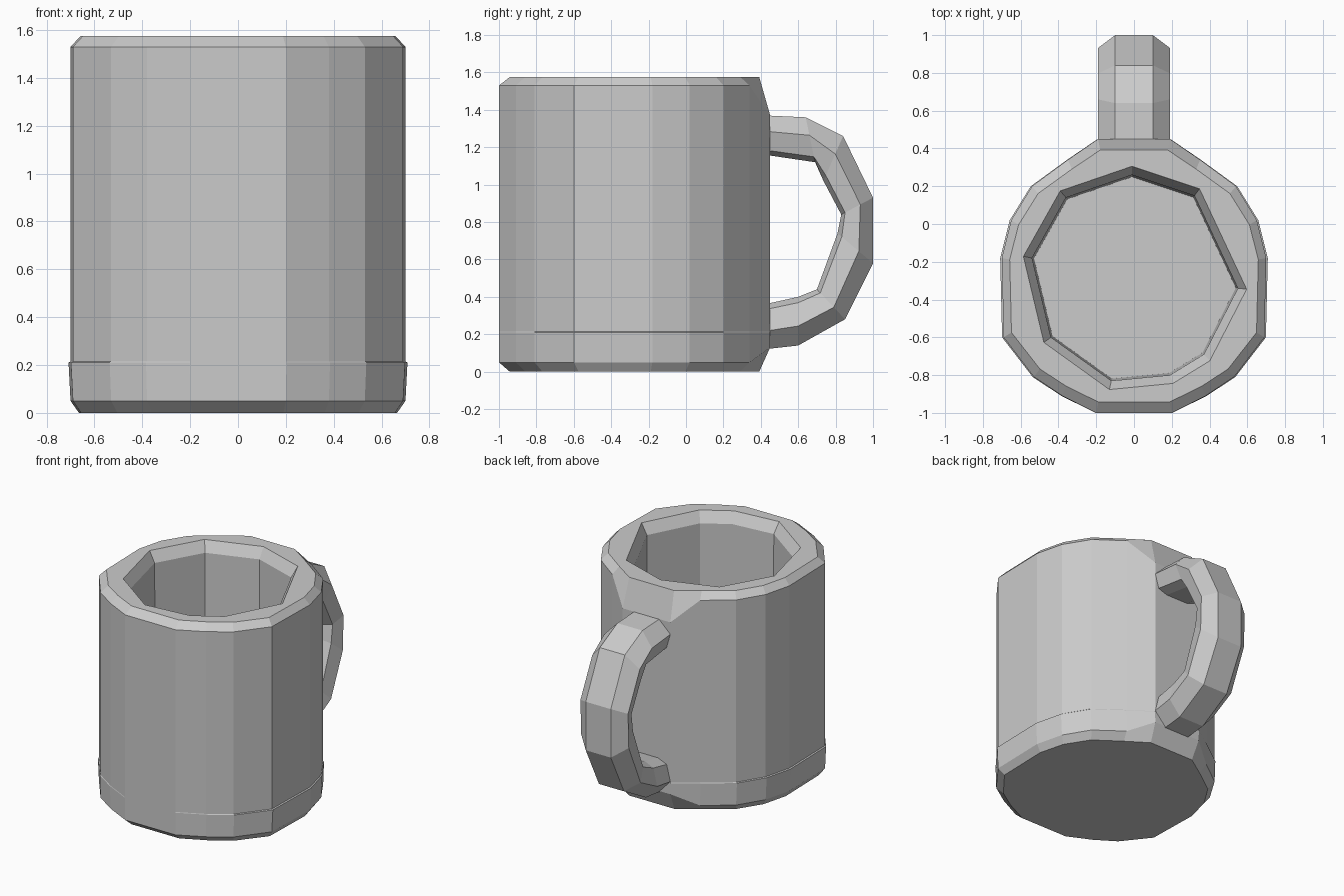
import bpy, bmesh

if "Cube" in bpy.data.objects:
    bpy.data.objects.remove(bpy.data.objects["Cube"])

CY = -0.28  # y of the cup axis


def loft(name, rings):
    """Skin a list of equal-length closed rings and cap both ends."""
    bm = bmesh.new()
    loops = [[bm.verts.new(p) for p in ring] for ring in rings]
    n = len(loops[0])
    for a, b in zip(loops, loops[1:]):
        for i in range(n):
            j = (i + 1) % n
            bm.faces.new((a[i], a[j], b[j], b[i]))
    bm.faces.new(loops[0])
    bm.faces.new(loops[-1])
    bmesh.ops.recalc_face_normals(bm, faces=bm.faces[:])
    mesh = bpy.data.meshes.new(name)
    bm.to_mesh(mesh)
    bm.free()
    obj = bpy.data.objects.new(name, mesh)
    bpy.context.collection.objects.link(obj)
    return obj


def ring(outline, z, sx, sy, rear_z=None):
    """Scale an outline about the cup axis; rear flat may sit at its own height."""
    return [(x * sx, CY + (y - CY) * sy, rear_z if rear_z is not None and y > 0.44 else z)
            for x, y in outline]


# Cup body: faceted outline with a flat rear where the handle joins
half = [(0.20, -1.0), (0.38, -0.91), (0.53, -0.81), (0.69, -0.60), (0.70, -0.18),
        (0.65, 0.02), (0.54, 0.20), (0.35, 0.34), (0.19, 0.45)]
outline = half + [(-x, y) for x, y in reversed(half)]
cup = loft("cup_body", [
    ring(outline, 0.0, 0.95, 0.92),
    ring(outline, 0.05, 1.0, 1.0, 0.13),
    ring(outline, 0.21, 1.012, 1.0),
    ring(outline, 0.215, 1.0, 1.0),
    ring(outline, 1.53, 1.0, 1.0, 1.37),
    ring(outline, 1.575, 0.94, 0.92),
])

# Hollow interior with a flared rim
inner = [(-0.01, 0.26), (0.32, 0.15), (0.55, -0.34), (0.37, -0.69), (0.19, -0.80),
         (-0.12, -0.83), (-0.44, -0.60), (-0.54, -0.18), (-0.36, 0.14)]
cutter = loft("interior_cutter", [
    ring(inner, 0.21, 0.98, 0.98),
    ring(inner, 1.50, 1.0, 1.0),
    ring(inner, 1.58, 1.09, 1.09),
    ring(inner, 1.70, 1.09, 1.09),
])
cutter.hide_render = True
cutter.hide_viewport = True
mod = cup.modifiers.new("hollow", 'BOOLEAN')
mod.operation = 'DIFFERENCE'
mod.solver = 'EXACT'
mod.object = cutter

# Handle: faceted section swept between outer and inner (y, z) edges
stations = [((0.42, 1.37), (0.42, 1.16)), ((0.64, 1.36), (0.69, 1.12)),
            ((0.84, 1.26), (0.735, 1.02)), ((1.0, 0.93), (0.83, 0.84)),
            ((1.0, 0.58), (0.81, 0.74)), ((0.85, 0.28), (0.70, 0.44)),
            ((0.60, 0.14), (0.60, 0.40)), ((0.42, 0.12), (0.42, 0.36))]
section = [(-0.10, 1.0), (0.10, 1.0), (0.19, 0.6), (0.16, 0.12),
           (0.09, 0.0), (-0.09, 0.0), (-0.16, 0.12), (-0.19, 0.6)]
loft("handle", [[(x, i[0] + (o[0] - i[0]) * t, i[1] + (o[1] - i[1]) * t)
                 for x, t in section] for o, i in stations])
